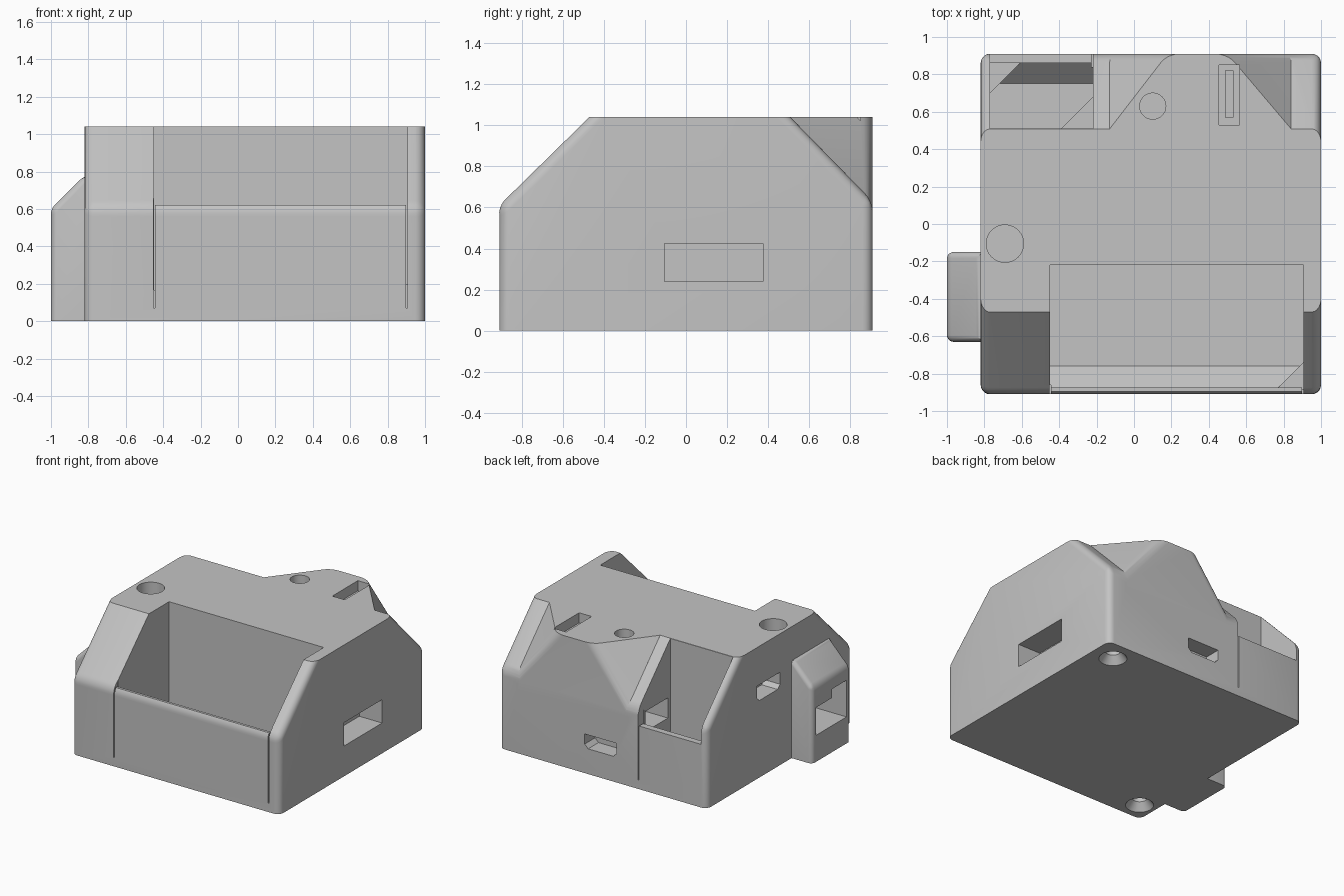
import bpy, bmesh, math
from mathutils import Vector

if "Cube" in bpy.data.objects:
    bpy.data.objects.remove(bpy.data.objects["Cube"])

grey = bpy.data.materials.new("light_grey_plastic")
grey.use_nodes = True
grey.diffuse_color = (0.55, 0.55, 0.55, 1)
grey.node_tree.nodes["Principled BSDF"].inputs["Base Color"].default_value = (0.55, 0.55, 0.55, 1)


def finish(name, bm):
    bmesh.ops.recalc_face_normals(bm, faces=bm.faces)
    mesh = bpy.data.meshes.new(name)
    bm.to_mesh(mesh)
    bm.free()
    mesh.materials.append(grey)
    obj = bpy.data.objects.new(name, mesh)
    bpy.context.collection.objects.link(obj)
    return obj


def prism(name, pts, axis, a, b, radius=0, rounded=None):
    """Extrude a 2D outline along an axis, rounding the edges the rule picks."""
    def place(p, t):
        return {"X": (t, p[0], p[1]), "Y": (p[0], t, p[1]), "Z": (p[0], p[1], t)}[axis]
    bm = bmesh.new()
    low = [bm.verts.new(place(p, a)) for p in pts]
    high = [bm.verts.new(place(p, b)) for p in pts]
    bm.faces.new(low)
    bm.faces.new(high)
    for i in range(len(pts)):
        j = (i + 1) % len(pts)
        bm.faces.new((low[i], low[j], high[j], high[i]))
    bmesh.ops.recalc_face_normals(bm, faces=bm.faces)
    if radius:
        round_edges(bm, radius, rounded)
    return finish(name, bm)


def round_edges(bm, radius, rule):
    edges = [e for e in bm.edges if rule(e.verts[0].co, e.verts[1].co)]
    bmesh.ops.bevel(bm, geom=edges, offset=radius, segments=5, profile=0.5, affect="EDGES")


def box(name, x, y, z):
    return prism(name, [(x[0], y[0]), (x[1], y[0]), (x[1], y[1]), (x[0], y[1])], "Z", *z)


def cone(name, x, y, z, r1, r2):
    bm = bmesh.new()
    bmesh.ops.create_cone(bm, cap_ends=True, segments=32, radius1=r1, radius2=r2, depth=z[1] - z[0])
    bmesh.ops.translate(bm, verts=bm.verts, vec=(x, y, sum(z) / 2))
    return finish(name, bm)


def combine(target, tool, operation):
    mod = target.modifiers.new("combine", "BOOLEAN")
    mod.operation, mod.solver, mod.object = operation, "EXACT", tool
    bpy.ops.object.select_all(action="DESELECT")
    bpy.context.view_layer.objects.active = target
    target.select_set(True)
    bpy.ops.object.modifier_apply(modifier=mod.name)
    bpy.data.objects.remove(tool)


def port(name, axis, centre, width, z, a, b):
    """Connector opening with two clipped lower corners."""
    l, r, c = centre - width / 2, centre + width / 2, 0.03
    return prism(name, [(l, z[1]), (r, z[1]), (r, z[0] + c), (r - c, z[0]),
                        (l + c, z[0]), (l, z[0] + c)], axis, a, b)


# Main shell, built too tall so the rounded slopes are sliced by the flat top
top = 1.04
slope = [(-0.91, 0), (-0.91, 0.61), (-0.40, 1.11), (0.44, 1.11), (0.91, 0.63), (0.91, 0)]


def shell_edge(p, q):
    flat = abs(p.z - q.z) < 0.01
    return not flat or 0.5 < p.z < 0.7


case = prism("case", slope, "X", -0.82, 1, 0.05, shell_edge)

# Raised pad at the back with faceted shoulders
bm = bmesh.new()
for x, x_top in ((-0.13, 0.225), (0.84, 0.45)):
    for co in ((x, 0.91, 0.5), (x, 0.45, 0.5), (x, 0.45, 1.1), (x, 0.91, 0.63), (x_top, 0.91, 1.1)):
        bm.verts.new(co)
bmesh.ops.convex_hull(bm, input=bm.verts)
bmesh.ops.dissolve_limit(bm, angle_limit=0.01, verts=bm.verts, edges=bm.edges)
round_edges(bm, 0.05, lambda p, q: min(p.y, q.y) > 0.9 and abs(p.x - q.x) > 0.2
            and abs(p.z - q.z) > 0.2)
combine(case, finish("back_pad", bm), "UNION")
combine(case, box("top_slice", (-2, 2), (-2, 2), (top, 2)), "DIFFERENCE")

# Connector housing on the side
housing = prism("side_housing", [(-1, 0), (-1, 0.6), (-0.82, 0.78), (-0.7, 0.78), (-0.7, 0)],
                "Y", -0.63, -0.15, 0.035,
                lambda p, q: max(p.x, q.x) < -0.8 and max(p.z, q.z) > 0.1)
combine(case, housing, "UNION")

# Open bays with a low outer wall and a ramp at its foot
front_bay = [(-0.22, 1.2), (-1, 1.2), (-1, 0.62), (-0.875, 0.62), (-0.875, 0.18), (-0.76, 0.07), (-0.22, 0.07)]
back_bay = [(0.51, 1.2), (1, 1.2), (1, 0.5), (0.86, 0.5), (0.86, 0.18), (0.75, 0.07), (0.51, 0.07)]
cutters = [
    prism("front_bay", front_bay, "X", -0.45, 0.905),
    prism("back_bay", back_bay, "X", -0.77, -0.22),
    # Seams beside the thin walls
    box("seam_a", (-0.452, -0.444), (-0.95, -0.86), (0.07, 0.7)),
    box("seam_b", (0.899, 0.907), (-0.95, -0.86), (0.07, 0.7)),
    box("seam_c", (-0.226, -0.218), (0.84, 0.95), (0.07, 0.6)),
    # Opening in the wall of the back bay
    box("bay_opening", (-0.3, 0.1), (0.54, 0.82), (0.42, 0.58)),
    # Top openings
    cone("large_button_hole", -0.69, -0.105, (0.8, 1.2), 0.1, 0.1),
    cone("small_button_hole", 0.1, 0.63, (0.9, 1.2), 0.07, 0.07),
    box("switch_recess", (0.455, 0.565), (0.53, 0.85), (0.96, 1.2)),
    box("switch_slot", (0.49, 0.53), (0.57, 0.82), (0.8, 1)),
    # Side and back connectors
    box("side_slot", (0.8, 1.1), (-0.105, 0.375), (0.24, 0.425)),
    port("back_port", "Y", 0.11, 0.28, (0.20, 0.31), 0.78, 1),
    port("side_port", "X", 0.14, 0.29, (0.61, 0.735), -0.9, -0.68),
    box("housing_window", (-1.1, -0.7), (-0.58, -0.2), (0.21, 0.43)),
    box("housing_notch", (-1.1, -0.7), (-0.58, -0.4), (0.4, 0.5)),
]
# Countersunk screw holes underneath
for x, y in ((0.82, 0.74), (-0.69, -0.76)):
    cutters.append(cone("screw_head", x, y, (-0.01, 0.06), 0.11, 0.055))
    cutters.append(cone("screw_shaft", x, y, (0.04, 0.2), 0.055, 0.055))
for cutter in cutters:
    combine(case, cutter, "DIFFERENCE")

# Corner gussets on the bay floors
gussets = [((0.92, -0.885), (-0.16, 0.16)), ((-0.78, 0.87), (0.18, -0.18)), ((-0.21, 0.5), (-0.19, 0.19))]
parts = [case]
for i, ((x, y), (dx, dy)) in enumerate(gussets):
    parts.append(prism(f"corner_gusset_{i + 1}", [(x, y), (x + dx, y), (x, y + dy)], "Z", 0.05, 0.2))

for part in parts:
    bpy.ops.object.select_all(action="DESELECT")
    bpy.context.view_layer.objects.active = part
    part.select_set(True)
    bpy.ops.object.shade_smooth_by_angle(angle=math.radians(25))
